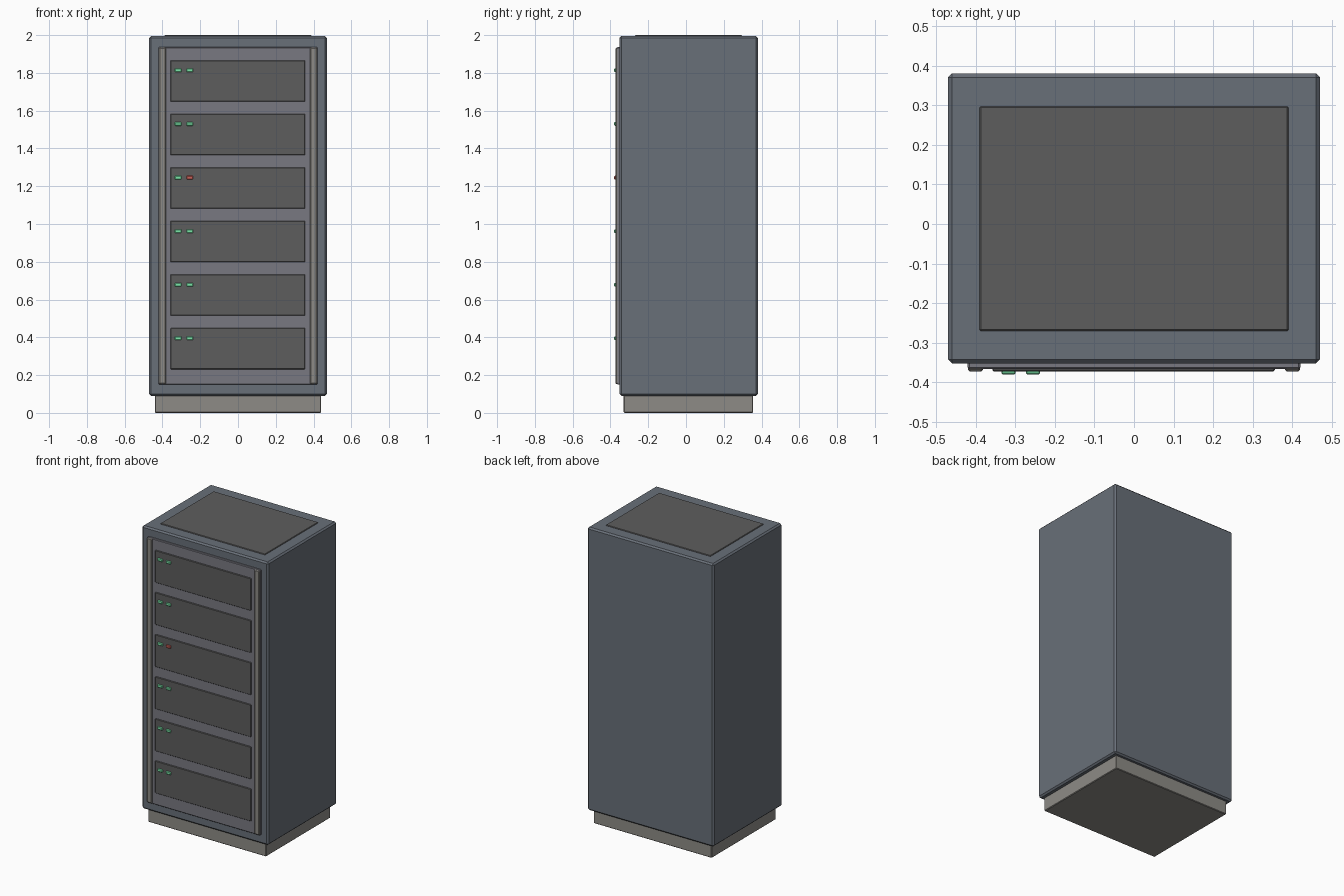
import bpy

if "Cube" in bpy.data.objects:
    bpy.data.objects.remove(bpy.data.objects["Cube"])


def material(name, rgb):
    m = bpy.data.materials.new(name)
    m.diffuse_color = (*rgb, 1)
    m.use_nodes = True
    m.node_tree.nodes["Principled BSDF"].inputs["Base Color"].default_value = m.diffuse_color
    return m


BODY = material("blue_grey", (0.14, 0.16, 0.19))
FRAME = material("frame_grey", (0.19, 0.19, 0.22))
DARK = material("dark_grey", (0.11, 0.11, 0.11))
METAL = material("warm_grey", (0.27, 0.26, 0.24))
GREEN = material("green", (0.2, 0.8, 0.4))
RED = material("red", (0.6, 0.12, 0.1))


def box(name, x, y, z, mat, bevel=0.0):
    """Box from (min, max) ranges, with an optional chamfer."""
    spans = (x, y, z)
    bpy.ops.mesh.primitive_cube_add(size=1, location=[(a + b) / 2 for a, b in spans])
    ob = bpy.context.object
    ob.name = name
    ob.scale = [b - a for a, b in spans]
    bpy.ops.object.transform_apply(location=False, rotation=False, scale=True)
    ob.data.materials.append(mat)
    if bevel:
        mod = ob.modifiers.new("chamfer", 'BEVEL')
        mod.width = bevel
        mod.segments = 1
    return ob


# Cabinet shell on a recessed plinth
box("plinth", (-0.44, 0.44), (-0.33, 0.355), (0, 0.10), METAL, 0.004)
box("cabinet", (-0.47, 0.47), (-0.352, 0.38), (0.09, 1.995), BODY, 0.01)
box("top_panel", (-0.39, 0.39), (-0.27, 0.297), (1.985, 2.0), DARK, 0.003)

# Front door frame with a rail down each side
box("front_panel", (-0.42, 0.42), (-0.366, -0.34), (0.15, 1.937), FRAME, 0.004)
for side, name in ((-1, "left_rail"), (1, "right_rail")):
    c = side * 0.4
    box(name, (c - 0.019, c + 0.019), (-0.373, -0.345), (0.153, 1.934), METAL, 0.005)

# Six server units, each with two status lights
for i in range(6):
    z = 0.231 + i * 0.2835
    box(f"server_unit_{i + 1}", (-0.358, 0.356), (-0.372, -0.35), (z, z + 0.218), DARK, 0.003)
    for j, x in enumerate((-0.317, -0.255)):
        mat = RED if (i, j) == (3, 1) else GREEN
        box(f"status_light_{i + 1}_{j + 1}", (x - 0.018, x + 0.018), (-0.38, -0.365),
            (z + 0.155, z + 0.174), mat, 0.003)
